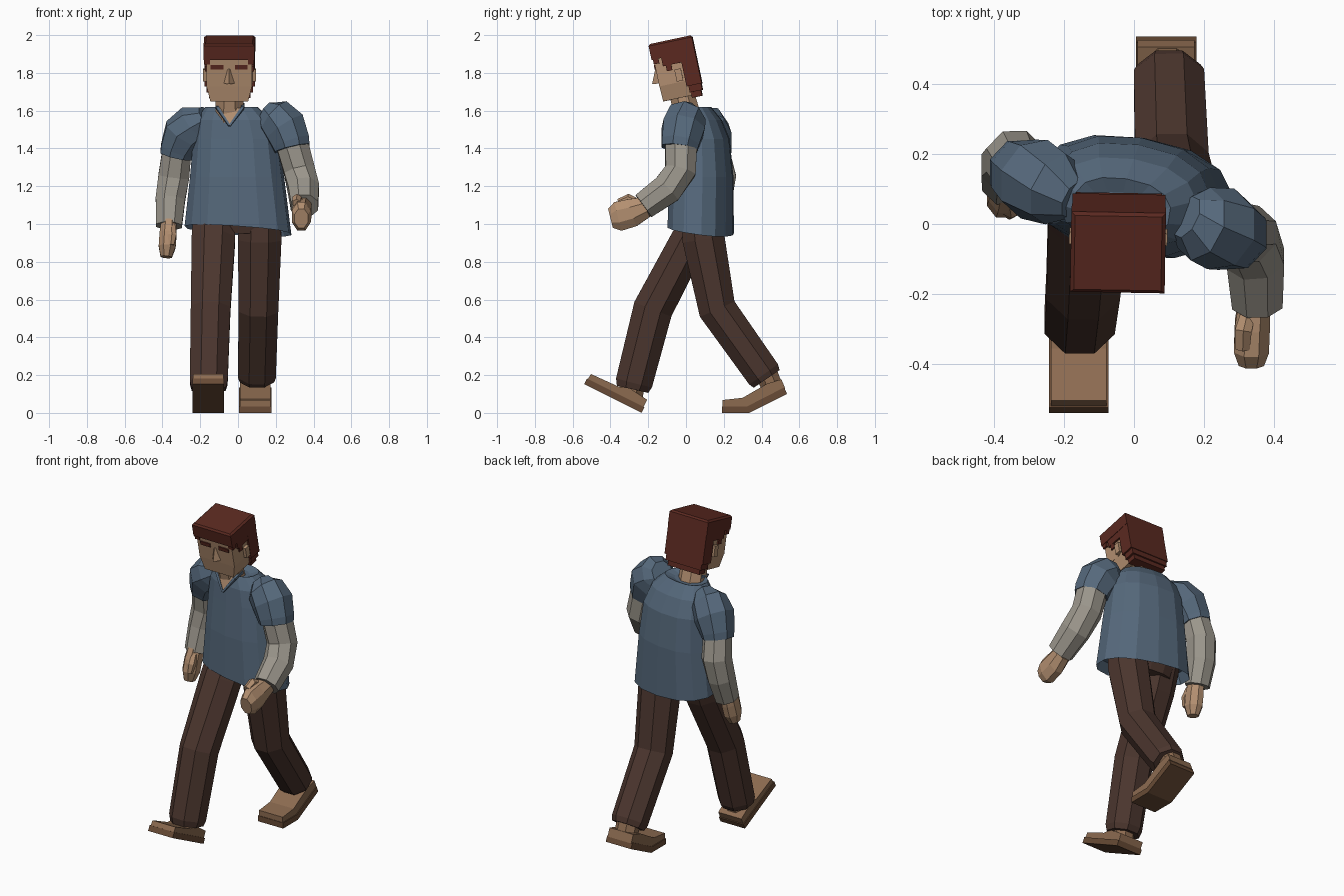
import bpy, bmesh, math
from mathutils import Vector, Matrix


def srgb(c):
    return tuple(v / 12.92 if v <= 0.04045 else ((v + 0.055) / 1.055) ** 2.4 for v in c) + (1.0,)


def material(name, *rgb):
    m = bpy.data.materials.new(name)
    m.diffuse_color = srgb(rgb)
    return m


SHIRT = material("shirt_blue", 0.335, 0.41, 0.485)
SLEEVE = material("sleeve_grey", 0.61, 0.59, 0.55)
PANTS = material("trouser_brown", 0.295, 0.21, 0.18)
SKIN = material("skin", 0.70, 0.56, 0.44)
HAIR = material("hair_red", 0.355, 0.16, 0.125)
SHOE = material("shoe_tan", 0.55, 0.42, 0.315)
SOLE = material("sole_brown", 0.41, 0.295, 0.21)


def finish(name, bm, mat):
    bmesh.ops.recalc_face_normals(bm, faces=bm.faces[:])
    mesh = bpy.data.meshes.new(name)
    bm.to_mesh(mesh)
    bm.free()
    mesh.materials.append(mat)
    ob = bpy.data.objects.new(name, mesh)
    bpy.context.collection.objects.link(ob)
    return ob


def skin_rings(name, rings, mat):
    """Bridge rings of points into a closed faceted solid."""
    bm = bmesh.new()
    vs = [[bm.verts.new(p) for p in r] for r in rings]
    n = len(vs[0])
    for a, b in zip(vs, vs[1:]):
        for i in range(n):
            bm.faces.new((a[i], a[(i + 1) % n], b[(i + 1) % n], b[i]))
    bm.faces.new(vs[0])
    bm.faces.new(vs[-1])
    return finish(name, bm, mat)


def limb(name, secs, mat, n=8):
    """Faceted tube through sections of (centre, half width, half depth)."""
    pts = [Vector(s[0]) for s in secs]
    k = 1 / math.cos(math.pi / n)
    rings = []
    for i, (c, ru, rv) in enumerate(secs):
        a, b = pts[max(i - 1, 0)], pts[min(i + 1, len(pts) - 1)]
        t = (b - a).normalized()
        u = Vector((1, 0, 0)) - t * t.x
        u.normalize()
        v = t.cross(u)
        angs = [math.tau * (j + 0.5) / n for j in range(n)]
        rings.append([pts[i] + u * ru * k * math.cos(q) + v * rv * k * math.sin(q) for q in angs])
    return skin_rings(name, rings, mat)


def prism(name, profile, x0, x1, mat):
    """Extrude a (y, z) profile along x."""
    return skin_rings(name, [[(x, y, z) for y, z in profile] for x in (x0, x1)], mat)


# Shirt body: turned slightly so one shoulder leads, with a sloping hem
def torso_ring(z, cx, cy, rx, ry, tilt=0.0, n=14, yaw=math.radians(-9)):
    ring = []
    for j in range(n):
        q = math.tau * (j + 0.5) / n
        c, s = math.cos(q), math.sin(q)
        x = rx * math.copysign(abs(c) ** 0.85, c)
        y = ry * math.copysign(abs(s) ** 0.85, s)
        x, y = x * math.cos(yaw) - y * math.sin(yaw), x * math.sin(yaw) + y * math.cos(yaw)
        ring.append((cx + x, cy + y, z - tilt * (0.6 * x + y)))
    return ring


skin_rings("shirt_body", [
    torso_ring(1.03, 0.0, 0.078, 0.26, 0.15, 0.14),
    torso_ring(0.965, 0.0, 0.078, 0.285, 0.17, 0.14),
    torso_ring(1.25, -0.005, 0.08, 0.25, 0.168),
    torso_ring(1.45, -0.01, 0.078, 0.228, 0.15),
    torso_ring(1.55, -0.02, 0.062, 0.20, 0.125),
    torso_ring(1.62, -0.035, 0.045, 0.14, 0.085),
    torso_ring(1.60, -0.04, 0.03, 0.09, 0.06)], SHIRT)
skin_rings("trouser_seat", [torso_ring(0.95, -0.01, 0.07, 0.17, 0.08),
                            torso_ring(1.05, -0.01, 0.07, 0.20, 0.11)], PANTS)

# Open neckline: skin plate edged with collar strips
tip, left, right = Vector((-0.045, -0.085, 1.52)), Vector((-0.11, -0.052, 1.615)), Vector((0.025, -0.066, 1.615))
back = Vector((0, 0.008, 0))
skin_rings("neckline", [[tip, right, left], [tip + back, right + back, left + back]], SKIN)
for name, end in (("collar_right", left), ("collar_left", right)):
    limb(name, [(tip, 0.005, 0.006), (end, 0.008, 0.008),
                (end + Vector((0, 0.07, 0.015)), 0.01, 0.01)], SHIRT, 4)
limb("neck", [((-0.045, 0.02, 1.53), 0.075, 0.07), ((-0.045, -0.03, 1.72), 0.072, 0.065)], SKIN)

# Arms: puffed short sleeve, long undersleeve, mitten hand and thumb
ARMS = {
    "right": dict(
        sleeve=[((-0.17, 0.07, 1.57), 0.055), ((-0.225, 0.10, 1.535), 0.10), ((-0.285, 0.128, 1.475), 0.11),
                ((-0.32, 0.148, 1.39), 0.092), ((-0.327, 0.153, 1.36), 0.086)],
        lower=[((-0.32, 0.145, 1.42), 0.075), ((-0.34, 0.183, 1.25), 0.082), ((-0.358, 0.165, 1.13), 0.078),
               ((-0.365, 0.12, 0.99), 0.068)],
        hand=[((-0.365, 0.11, 1.02), 0.04, 0.05), ((-0.37, 0.09, 0.95), 0.045, 0.06),
              ((-0.375, 0.075, 0.88), 0.045, 0.058), ((-0.38, 0.065, 0.825), 0.03, 0.035)],
        thumb=[((-0.355, 0.07, 0.99), 0.022, 0.02), ((-0.35, 0.04, 0.94), 0.024, 0.022),
               ((-0.355, 0.03, 0.89), 0.016, 0.016)]),
    "left": dict(
        sleeve=[((0.15, 0.02, 1.59), 0.06), ((0.19, 0.0, 1.565), 0.10), ((0.248, -0.014, 1.51), 0.112),
                ((0.28, -0.03, 1.43), 0.10), ((0.287, -0.034, 1.40), 0.094)],
        lower=[((0.28, -0.025, 1.45), 0.085), ((0.325, -0.03, 1.28), 0.082), ((0.347, -0.10, 1.185), 0.082),
               ((0.352, -0.225, 1.095), 0.072)],
        hand=[((0.345, -0.21, 1.09), 0.045, 0.055), ((0.338, -0.285, 1.06), 0.05, 0.075),
              ((0.335, -0.36, 1.04), 0.05, 0.078), ((0.335, -0.40, 1.03), 0.036, 0.052)],
        thumb=[((0.325, -0.26, 1.11), 0.02, 0.022), ((0.312, -0.305, 1.13), 0.024, 0.026),
               ((0.31, -0.355, 1.11), 0.02, 0.02)]),
}
for side, a in ARMS.items():
    limb("sleeve_" + side, [(c, r, r) for c, r in a["sleeve"]], SHIRT)
    limb("undersleeve_" + side, [(c, r, r) for c, r in a["lower"]], SLEEVE)
    limb("hand_" + side, a["hand"], SKIN)
    limb("thumb_" + side, a["thumb"], SKIN, 6)

# Legs in mid stride
limb("trouser_leg_right", [((-0.125, 0.085, 1.06), 0.11, 0.085), ((-0.13, 0.02, 0.92), 0.115, 0.098),
                           ((-0.145, -0.175, 0.55), 0.105, 0.105), ((-0.155, -0.275, 0.16), 0.10, 0.098),
                           ((-0.155, -0.283, 0.125), 0.09, 0.085)], PANTS)
limb("trouser_leg_left", [((0.115, 0.08, 1.06), 0.11, 0.10), ((0.115, 0.093, 0.92), 0.115, 0.112),
                          ((0.108, 0.165, 0.55), 0.105, 0.10), ((0.10, 0.41, 0.205), 0.10, 0.093),
                          ((0.10, 0.427, 0.18), 0.09, 0.083)], PANTS)

# Leading shoe, heel on the ground and toe raised
heel = Vector((-0.235, 0.0))
d, n = Vector((-0.9, 0.45)).normalized(), Vector((0.45, 0.9)).normalized()


def lead(*pts):
    return [heel + d * a + n * b for a, b in pts]


prism("sole_right", lead((0, 0), (0.34, 0), (0.34, 0.034), (0, 0.034)), -0.242, -0.073, SOLE)
prism("shoe_right", lead((0.005, 0.03), (0.335, 0.03), (0.332, 0.064), (0.17, 0.07), (0.12, 0.09), (0.005, 0.075)),
      -0.237, -0.078, SHOE)
limb("ankle_right", [((-0.155, -0.28, 0.17), 0.065, 0.065), ((-0.155, -0.295, 0.08), 0.065, 0.065)], SHOE)

# Trailing shoe, bent at the toes
prism("sole_left", [(0.19, 0), (0.335, 0), (0.535, 0.10), (0.52, 0.135), (0.325, 0.035), (0.19, 0.035)],
      0.005, 0.178, SOLE)
prism("shoe_left", [(0.193, 0.03), (0.325, 0.03), (0.525, 0.13), (0.505, 0.178), (0.43, 0.155), (0.30, 0.08),
                    (0.193, 0.068)], 0.01, 0.173, SHOE)
limb("ankle_left", [((0.095, 0.42, 0.22), 0.065, 0.06), ((0.095, 0.46, 0.13), 0.065, 0.055)], SHOE)

# Head parts share a frame tipped forward
HEAD = (Matrix.Translation((-0.045, -0.045, 1.82)) @ Matrix.Rotation(math.radians(-1), 4, 'Z')
        @ Matrix.Rotation(math.radians(12), 4, 'X'))


def head_box(name, x, y, z, mat, top=(1.0, 1.0)):
    """Box from ranges in the head frame; the top can be scaled."""
    cx, cy = sum(x) / 2, sum(y) / 2
    rings = []
    for h, (sx, sy) in ((z[0], (1, 1)), (z[1], top)):
        hx, hy = (x[1] - x[0]) / 2 * sx, (y[1] - y[0]) / 2 * sy
        rings.append([HEAD @ Vector((cx + i * hx, cy + j * hy, h))
                      for i, j in ((-1, -1), (1, -1), (1, 1), (-1, 1))])
    return skin_rings(name, rings, mat)


head_box("jaw", (-0.10, 0.10), (-0.108, 0.06), (-0.152, -0.07), SKIN, (1.2, 1.03))
head_box("face", (-0.121, 0.121), (-0.111, 0.08), (-0.07, 0.12), SKIN)
head_box("hair_cap", (-0.135, 0.135), (-0.122, 0.112), (0.075, 0.15), HAIR)
head_box("hair_crown", (-0.135, 0.135), (-0.122, 0.112), (0.15, 0.16), HAIR, (0.92, 0.92))
head_box("hair_back", (-0.133, 0.133), (0.03, 0.112), (-0.10, 0.08), HAIR)
head_box("hair_nape_upper", (-0.123, 0.123), (0.04, 0.108), (-0.135, -0.10), HAIR)
head_box("hair_nape_lower", (-0.11, 0.11), (0.045, 0.10), (-0.165, -0.135), HAIR)
for side, s in (("right", -1), ("left", 1)):
    def span(a, b):
        return tuple(sorted((s * a, s * b)))
    head_box("hair_side_" + side, span(0.10, 0.132), (-0.07, 0.035), (0.03, 0.08), HAIR)
    head_box("sideburn_" + side, span(0.11, 0.13), (-0.055, -0.025), (0.0, 0.03), HAIR)
    head_box("fringe_" + side, span(0.10, 0.133), (-0.115, -0.085), (0.05, 0.08), HAIR)
    head_box("ear_" + side, span(0.115, 0.14), (-0.015, 0.02), (-0.065, 0.0), SKIN)
    head_box("brow_" + side, span(0.03, 0.098), (-0.117, -0.109), (0.022, 0.046), HAIR)

# Wedge nose
skin_rings("nose", [[HEAD @ Vector(p) for p in ring] for ring in (
    [(-0.033, -0.105, -0.055), (0.033, -0.105, -0.055), (0, -0.148, -0.05)],
    [(-0.012, -0.105, 0.025), (0.012, -0.105, 0.025), (0, -0.115, 0.025)])], SKIN)
